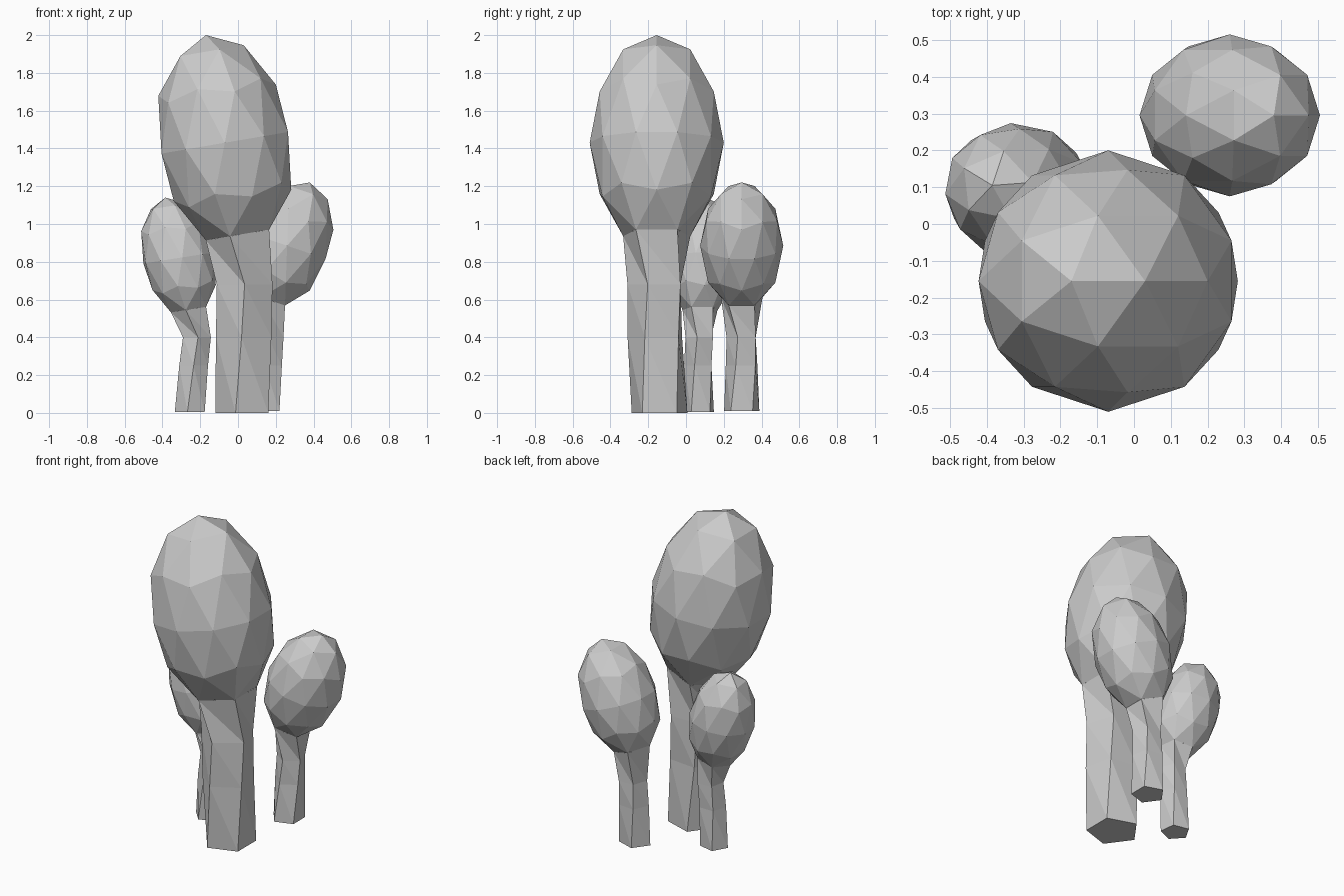
import bpy, bmesh
from math import cos, sin, radians
from mathutils import Matrix, Vector

cube = bpy.data.objects.get("Cube")
if cube:
    bpy.data.objects.remove(cube)

GREY = (0.6, 0.6, 0.6, 1)
mat = bpy.data.materials.new("plain grey")
mat.use_nodes = True
mat.diffuse_color = GREY
mat.node_tree.nodes["Principled BSDF"].inputs["Base Color"].default_value = GREY


def finish(bm, name):
    bmesh.ops.recalc_face_normals(bm, faces=bm.faces)
    mesh = bpy.data.meshes.new(name)
    bm.to_mesh(mesh)
    bm.free()
    mesh.materials.append(mat)
    bpy.context.collection.objects.link(bpy.data.objects.new(name, mesh))


def pentagon(radius, z, twist=0):
    angles = [radians(180 + 72 * i + twist) for i in range(5)]
    return [Vector((radius * cos(a), radius * sin(a), z)) for a in angles]


def tree(name, centre, side, depth, pole, yaw, rings):
    """side, depth and pole are the three axes of the leaning egg-shaped crown."""
    axes = Matrix((side, depth, pole)).transposed().to_4x4()
    place = Matrix.Translation(centre) @ axes @ Matrix.Rotation(radians(yaw), 4, 'Z')

    # Faceted crown, open underneath where the trunk joins
    bm = bmesh.new()
    bmesh.ops.create_icosphere(bm, subdivisions=2, radius=1)
    bmesh.ops.delete(bm, geom=[min(bm.verts, key=lambda v: v.co.z)], context='VERTS')
    bm.transform(place)
    finish(bm, name + "_crown")

    # Five-sided trunk, lofted through rings of (x, y, z, radius, twist)
    bm = bmesh.new()
    loops = [[Vector((x, y, 0)) + p for p in pentagon(r, z, yaw + t)]
             for x, y, z, r, t in rings]
    loops.append([place @ p for p in pentagon(0.526, -0.851)])
    loops = [[bm.verts.new(p) for p in loop] for loop in loops]
    bm.faces.new(loops[0])
    for low, high in zip(loops, loops[1:]):
        for i in range(5):
            j = (i + 1) % 5
            bm.faces.new((low[i], low[j], high[i]))
            bm.faces.new((low[j], high[j], high[i]))
    finish(bm, name + "_trunk")


tree("tall_tree", (-0.07, -0.155, 1.43),
     (0.352, 0, 0.06), (0, 0.355, 0), (-0.10, 0, 0.57), 0,
     [(0.035, -0.14, 0, 0.155, 0), (0.035, -0.155, 0.4, 0.155, 12),
      (0.035, -0.155, 0.68, 0.155, 18)])

tree("back_left_tree", (0.26, 0.295, 0.885),
     (0.214, 0, -0.073), (0, 0.22, 0), (0.12, 0, 0.335), 0,
     [(0.14, 0.295, 0.01, 0.098, 0), (0.15, 0.3, 0.25, 0.09, 12),
      (0.16, 0.3, 0.4, 0.085, 18)])

tree("right_tree", (-0.315, 0.09, 0.82),
     (0.19, 0, 0.03), (0, 0.185, 0), (-0.07, 0.015, 0.32), 150,
     [(-0.25, 0.07, 0.005, 0.085, 0), (-0.235, 0.07, 0.25, 0.08, 12),
      (-0.22, 0.075, 0.4, 0.078, 18)])
